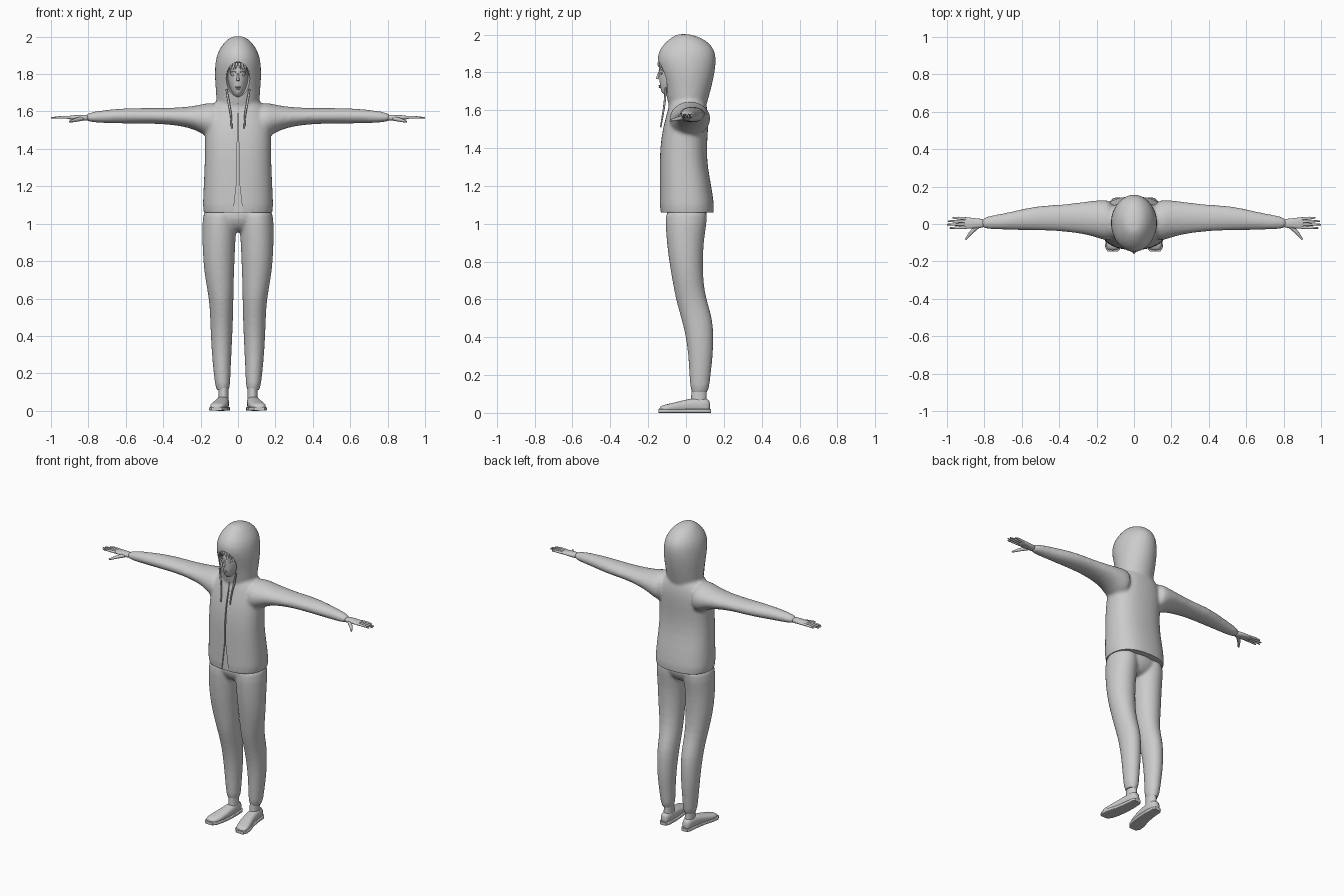
import bpy, bmesh
from math import cos, sin, tau, copysign
from mathutils import Vector, Matrix

cube = bpy.data.objects.get("Cube")
if cube:
    bpy.data.objects.remove(cube)

grey = bpy.data.materials.new("plain grey")
grey.use_nodes = True
COLOUR = (0.6, 0.6, 0.6, 1)
grey.diffuse_color = COLOUR
grey.node_tree.nodes["Principled BSDF"].inputs["Base Color"].default_value = COLOUR


def loft(bm, axis, rings, side=1, power=2.0, n=24):
    """Skin rounded rings given as (position, a_min, a_max, b_min, b_max)."""
    loops = []
    for t, a0, a1, b0, b1 in rings:
        loop = []
        for i in range(n):
            c, s = cos(tau * i / n), sin(tau * i / n)
            a = (a0 + a1) / 2 + (a1 - a0) / 2 * copysign(abs(c) ** (2 / power), c)
            b = (b0 + b1) / 2 + (b1 - b0) / 2 * copysign(abs(s) ** (2 / power), s)
            x, y, z = {"x": (t, a, b), "y": (a, t, b), "z": (a, b, t)}[axis]
            loop.append(bm.verts.new((x * side, y, z)))
        loops.append(loop)
    for low, high in zip(loops, loops[1:]):
        for i in range(n):
            j = (i + 1) % n
            bm.faces.new((low[i], low[j], high[j], high[i]))
    bm.faces.new(loops[0])
    bm.faces.new(loops[-1])


def ball(bm, centre, radii):
    m = Matrix.Translation(centre) @ Matrix.Diagonal((*radii, 1))
    bmesh.ops.create_uvsphere(bm, u_segments=32, v_segments=20, radius=1, matrix=m)


def activate(ob):
    bpy.ops.object.select_all(action="DESELECT")
    ob.select_set(True)
    bpy.context.view_layer.objects.active = ob


def modify(ob, kind, **settings):
    activate(ob)
    mod = ob.modifiers.new(kind.lower(), kind)
    for key, value in settings.items():
        setattr(mod, key, value)
    bpy.ops.object.modifier_apply(modifier=mod.name)


def finish(ob):
    activate(ob)
    ob.data.materials.clear()
    ob.data.materials.append(grey)
    bpy.ops.object.shade_smooth_by_angle(angle=0.8)


def build(name, bm, subdivide=1):
    bmesh.ops.recalc_face_normals(bm, faces=bm.faces[:])
    mesh = bpy.data.meshes.new(name)
    bm.to_mesh(mesh)
    bm.free()
    ob = bpy.data.objects.new(name, mesh)
    bpy.context.collection.objects.link(ob)
    if subdivide:
        modify(ob, "SUBSURF", levels=subdivide)
    finish(ob)
    return ob


def fuse(ob, voxel, smoothing):
    modify(ob, "REMESH", mode="VOXEL", voxel_size=voxel)
    modify(ob, "SMOOTH", factor=0.5, iterations=smoothing)


def trim_below(ob, height):
    bm = bmesh.new()
    bm.from_mesh(ob.data)
    cut = bmesh.ops.bisect_plane(bm, geom=bm.verts[:] + bm.edges[:] + bm.faces[:],
                                 plane_co=(0, 0, height), plane_no=(0, 0, 1), clear_inner=True)
    rim = [e for e in cut["geom_cut"] if isinstance(e, bmesh.types.BMEdge)]
    bmesh.ops.holes_fill(bm, edges=rim, sides=0)
    bmesh.ops.recalc_face_normals(bm, faces=bm.faces[:])
    bm.to_mesh(ob.data)
    bm.free()


def carve(ob, cutter):
    modify(ob, "BOOLEAN", operation="DIFFERENCE", object=cutter, solver="EXACT")
    bpy.data.objects.remove(cutter)


def strand(name, points, radii):
    """Tapered tube through a few points."""
    curve = bpy.data.curves.new(name, "CURVE")
    curve.dimensions = "3D"
    curve.bevel_depth = 1
    curve.bevel_resolution = 3
    curve.use_fill_caps = True
    spline = curve.splines.new("BEZIER")
    spline.bezier_points.add(len(points) - 1)
    spline.resolution_u = 5
    for p, co, r in zip(spline.bezier_points, points, radii):
        p.co, p.radius = co, r
        p.handle_left_type = p.handle_right_type = "AUTO"
    ob = bpy.data.objects.new(name, curve)
    bpy.context.collection.objects.link(ob)
    activate(ob)
    bpy.ops.object.convert(target="MESH")
    finish(bpy.context.object)


def upright(rows):
    return [(z, -h, h, y0, y1) for z, h, y0, y1 in rows]


# Hooded jacket: torso, sleeves and hood fused into one skin
bm = bmesh.new()
loft(bm, "z", upright([
    (1.0, .19, -.14, .155), (1.1, .19, -.14, .15), (1.2, .185, -.14, .135),
    (1.3, .18, -.14, .115), (1.4, .178, -.138, .11), (1.5, .178, -.125, .118),
    (1.57, .17, -.105, .12), (1.63, .14, -.09, .11), (1.67, .1, -.07, .09)]), power=2.4)
loft(bm, "z", upright([
    (1.58, .09, -.08, .1), (1.65, .118, -.1, .115), (1.7, .118, -.108, .13),
    (1.78, .126, -.13, .15), (1.86, .124, -.158, .162), (1.92, .11, -.145, .155),
    (1.97, .075, -.1, .11), (1.995, .045, -.06, .05), (2.003, .02, -.04, .01)]))
for side in (1, -1):
    loft(bm, "x", [
        (.1, -.1, .13, 1.44, 1.655), (.17, -.085, .13, 1.465, 1.645),
        (.22, -.065, .125, 1.5, 1.632), (.3, -.05, .115, 1.522, 1.622),
        (.4, -.038, .102, 1.533, 1.618), (.5, -.035, .1, 1.535, 1.619),
        (.6, -.033, .08, 1.535, 1.618), (.7, -.03, .055, 1.538, 1.61),
        (.83, -.03, .037, 1.542, 1.592)], side)
jacket = build("hooded_jacket", bm)
fuse(jacket, .01, 6)
trim_below(jacket, 1.06)

# Face opening of the hood
bm = bmesh.new()
ball(bm, (0, -.14, 1.768), (.068, .09, .097))
carve(jacket, build("opening_cutter", bm, 0))

# Front closure, a shallow groove that flares at the hem
bm = bmesh.new()
outline = [(-.028, 1.04), (.028, 1.04), (.005, 1.24), (.003, 1.64), (-.003, 1.64), (-.005, 1.24)]
front = bm.faces.new([bm.verts.new((x, -.3, z)) for x, z in outline])
pushed = bmesh.ops.extrude_face_region(bm, geom=[front])["geom"]
for v in pushed:
    if isinstance(v, bmesh.types.BMVert):
        v.co.y = -.129 if v.co.z < 1.5 else -.085
bmesh.ops.triangulate(bm, faces=bm.faces[:])
carve(jacket, build("closure_cutter", bm, 0))
finish(jacket)

# Trousers: hips and both legs fused
bm = bmesh.new()
loft(bm, "z", upright([
    (.955, .05, -.05, .05), (.98, .1, -.08, .085), (1.02, .175, -.105, .112),
    (1.1, .18, -.11, .12)]))
for side in (1, -1):
    loft(bm, "z", [
        (.08, .042, .118, .022, .12), (.2, .04, .13, .018, .13), (.3, .035, .14, .012, .143),
        (.4, .03, .146, 0, .146), (.5, .026, .149, -.025, .142), (.6, .024, .155, -.055, .107),
        (.7, .022, .175, -.072, .091), (.8, .018, .187, -.09, .09), (.9, .014, .191, -.102, .093),
        (1, .006, .192, -.11, .11), (1.1, .006, .185, -.11, .12)], side)
trousers = build("trousers", bm)
fuse(trousers, .009, 5)
trim_below(trousers, .11)
finish(trousers)

# Head inside the hood, with eyes and lips
bm = bmesh.new()
loft(bm, "z", upright([
    (1.6, .045, -.06, .04), (1.67, .042, -.075, .04), (1.683, .022, -.122, .03),
    (1.7, .036, -.133, .03), (1.74, .052, -.14, .03), (1.79, .061, -.143, .04),
    (1.84, .062, -.147, .04), (1.875, .05, -.13, .03)]))
build("head", bm)
bm = bmesh.new()
ball(bm, (0, -.139, 1.73), (.016, .007, .004))
ball(bm, (0, -.138, 1.722), (.013, .007, .004))
build("lips", bm, 0)
strand("nose", [(0, -.141, 1.805), (0, -.147, 1.785), (0, -.152, 1.765)], (.004, .006, .008))

for side, word in ((1, "left"), (-1, "right")):
    bm = bmesh.new()
    ball(bm, (side * .026, -.129, 1.795), (.013, .007, .006))
    build(word + "_eye", bm, 0)
    strand(word + "_brow", [(side * x, y, z) for x, y, z in
           ((.012, -.143, 1.811), (.026, -.137, 1.815), (.04, -.121, 1.81))], (.002, .003, .002))

    # Fringe locks under the hood rim
    for i in range(4):
        x = .01 + .014 * i
        strand(f"{word}_fringe_{i + 1}", [
            (side * x * .8, -.143 + x * .3, 1.86), (side * x, -.151 + x * .6, 1.842),
            (side * (x + .004), -.148 + x * .75, 1.825 - .013 * i)], (.006, .006, .001))

    # Drawstring
    strand(word + "_drawstring", [(side * x, y, z) for x, y, z in
           ((.062, -.108, 1.72), (.05, -.112, 1.65), (.038, -.122, 1.58), (.034, -.134, 1.51))],
           (.005, .006, .005, .004))

    # Hand: palm, four fingers and thumb
    bm = bmesh.new()
    loft(bm, "x", [(.79, -.02, .026, 1.548, 1.584), (.84, -.022, .03, 1.552, 1.583),
                   (.88, -.026, .036, 1.556, 1.58), (.915, -.024, .035, 1.559, 1.576)],
         side, 2.5, 16)
    build(word + "_palm", bm)
    for i, tip in enumerate((.985, 1, .995, .97)):
        y = -.018 + .0155 * i
        strand(f"{word}_finger_{i + 1}", [(side * .895, y, 1.568), (side * .94, y * 1.1, 1.569),
               (side * tip, y * 1.2, 1.566)], (.008, .0075, .004))
    strand(word + "_thumb", [(side * .835, -.012, 1.562), (side * .87, -.045, 1.554),
           (side * .9, -.083, 1.545)], (.012, .01, .005))

    # Ankle
    bm = bmesh.new()
    loft(bm, "z", [(.04, .05, .106, .025, .11), (.14, .052, .104, .03, .108)], side)
    build(word + "_ankle", bm, 0)

    # Shoe upper with a slightly wider sole, toe turned outward
    shape = [(.128, .062, .098, .062), (.11, .05, .11, .078), (.05, .046, .115, .08),
             (-.02, .05, .127, .066), (-.08, .058, .147, .05), (-.12, .07, .151, .042),
             (-.142, .09, .138, .032)]
    bm = bmesh.new()
    loft(bm, "y", [(y, a, b, .004, top) for y, a, b, top in shape], side, 2.5)
    build(word + "_shoe", bm)
    bm = bmesh.new()
    loft(bm, "y", [(y * 1.03, a - .004, b + .004, 0, .02) for y, a, b, top in shape], side, 6)
    build(word + "_sole", bm, 0)
